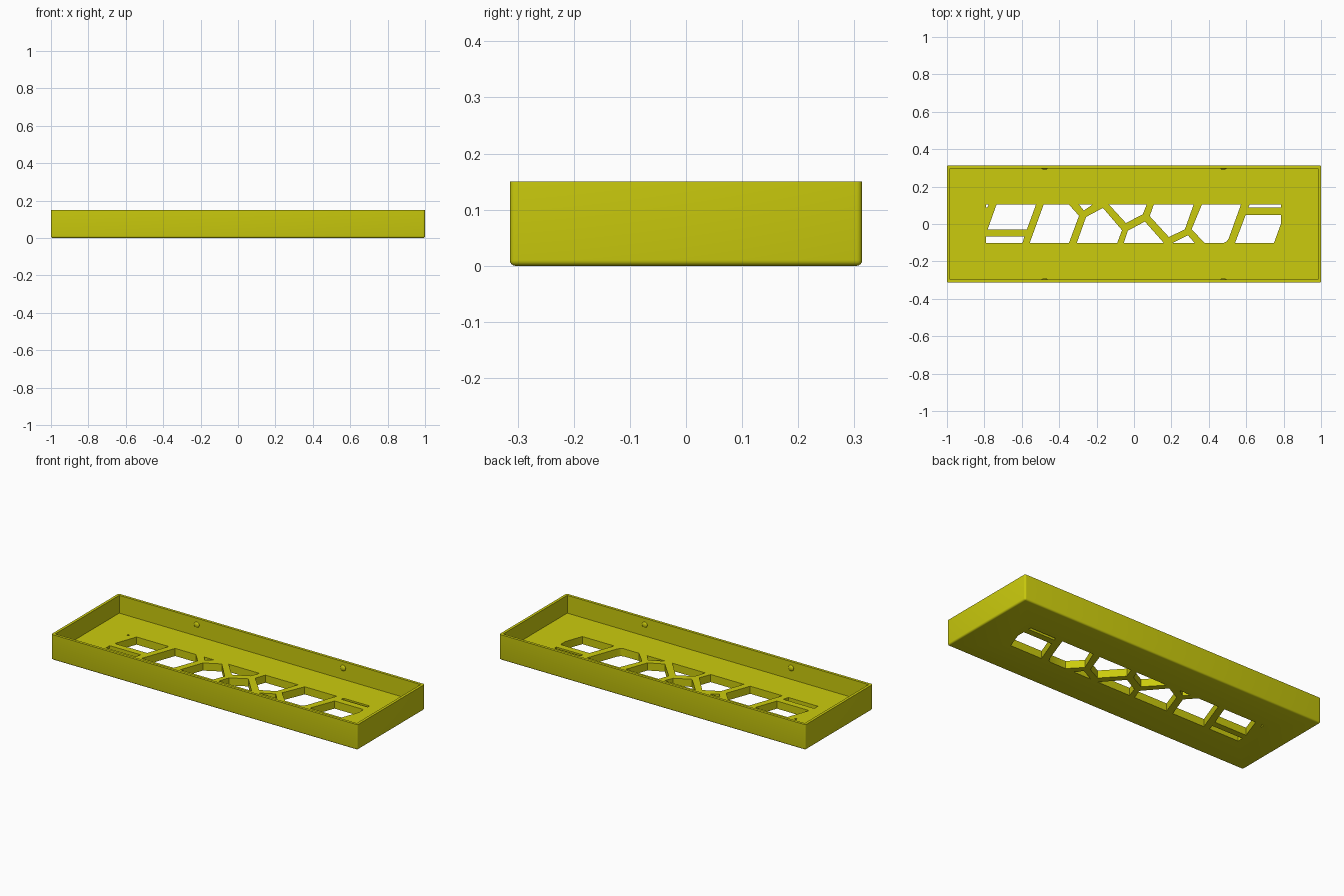
import bpy, bmesh, math
from mathutils import Matrix

if "Cube" in bpy.data.objects:
    bpy.data.objects.remove(bpy.data.objects["Cube"])

W, D, H = 1.0, 0.314, 0.15      # half length, half depth, height
WALL, FLOOR = 0.016, 0.045

yellow = bpy.data.materials.new("yellow")
yellow.diffuse_color = (0.6, 0.6, 0.004, 1)
yellow.use_nodes = True
yellow.node_tree.nodes["Principled BSDF"].inputs["Base Color"].default_value = yellow.diffuse_color


def make(name, bm):
    bmesh.ops.recalc_face_normals(bm, faces=bm.faces)
    me = bpy.data.meshes.new(name)
    bm.to_mesh(me)
    bm.free()
    me.materials.append(yellow)
    ob = bpy.data.objects.new(name, me)
    bpy.context.collection.objects.link(ob)
    return ob


def prism(bm, pts, z0, z1):
    face = bm.faces.new([bm.verts.new((x, y, z0)) for x, y in pts])
    ext = bmesh.ops.extrude_face_region(bm, geom=[face])["geom"]
    bmesh.ops.translate(bm, vec=(0, 0, z1 - z0),
                        verts=[g for g in ext if isinstance(g, bmesh.types.BMVert)])


def rect(w, d):
    return [(-w, -d), (w, -d), (w, d), (-w, d)]


def cut(target, cutter):
    mod = target.modifiers.new("cut", "BOOLEAN")
    mod.operation = "DIFFERENCE"
    mod.solver = "EXACT"
    mod.object = cutter
    bpy.context.view_layer.objects.active = target
    bpy.ops.object.modifier_apply(modifier=mod.name)
    bpy.data.objects.remove(cutter)


# Outer shell, rounded everywhere except the open rim
bm = bmesh.new()
prism(bm, rect(W, D), 0, H)
edges = [e for e in bm.edges if min(v.co.z for v in e.verts) < 0.01]
bmesh.ops.bevel(bm, geom=edges, offset=0.01, segments=4, profile=0.5, affect="EDGES")
tray = make("tray", bm)

# Inner cavity
bm = bmesh.new()
prism(bm, rect(W - WALL, D - WALL), FLOOR, H + 0.1)
cut(tray, make("cavity_cutter", bm))

# Slanted cell openings through the floor
T, B = 0.104, -0.102
holes = [
    [(-.79, T), (-.777, T), (-.785, .088), (-.79, .088)],
    [(-.735, T), (-.524, T), (-.573, -.03), (-.783, -.03)],
    [(-.79, -.068), (-.586, -.068), (-.597, B), (-.79, B)],
    [(-.483, T), (-.348, T), (-.294, .044), (-.348, B), (-.558, B)],
    [(-.294, T), (-.222, T), (-.268, .072)],
    [(-.256, .038), (-.166, .086), (-.064, -.033), (-.09, B), (-.306, B)],
    [(-.134, T), (.068, T), (.047, .052), (-.043, .005)],
    [(-.033, -.036), (.058, .013), (.16, B), (-.055, B)],
    [(.106, T), (.319, T), (.272, -.028), (.187, -.07), (.084, .042)],
    [(.206, B), (.288, -.06), (.325, B)],
    [(.363, T), (.572, T), (.506, -.078), (.495, -.094), (.478, B), (.378, B), (.308, -.028)],
    [(.618, T), (.786, T), (.786, .087), (.611, .087)],
    [(.597, .048), (.786, .048), (.786, .002), (.748, B), (.54, B)],
]
bm = bmesh.new()
for pts in holes:
    prism(bm, pts, -0.05, FLOOR + 0.03)
cut(tray, make("opening_cutter", bm))

bpy.ops.object.select_all(action="DESELECT")
tray.select_set(True)
bpy.context.view_layer.objects.active = tray
bpy.ops.object.shade_smooth_by_angle(angle=math.radians(30))

# Snap bumps on the inside of the long walls
for x in (-0.478, 0.478):
    for s in (-1, 1):
        bm = bmesh.new()
        bmesh.ops.create_uvsphere(bm, u_segments=20, v_segments=12, radius=1)
        bmesh.ops.transform(bm, verts=bm.verts,
                            matrix=Matrix.Translation((x, s * (D - WALL), 0.112))
                            @ Matrix.Diagonal((0.017, 0.008, 0.017, 1)))
        for f in bm.faces:
            f.smooth = True
        make("snap_bump", bm)
